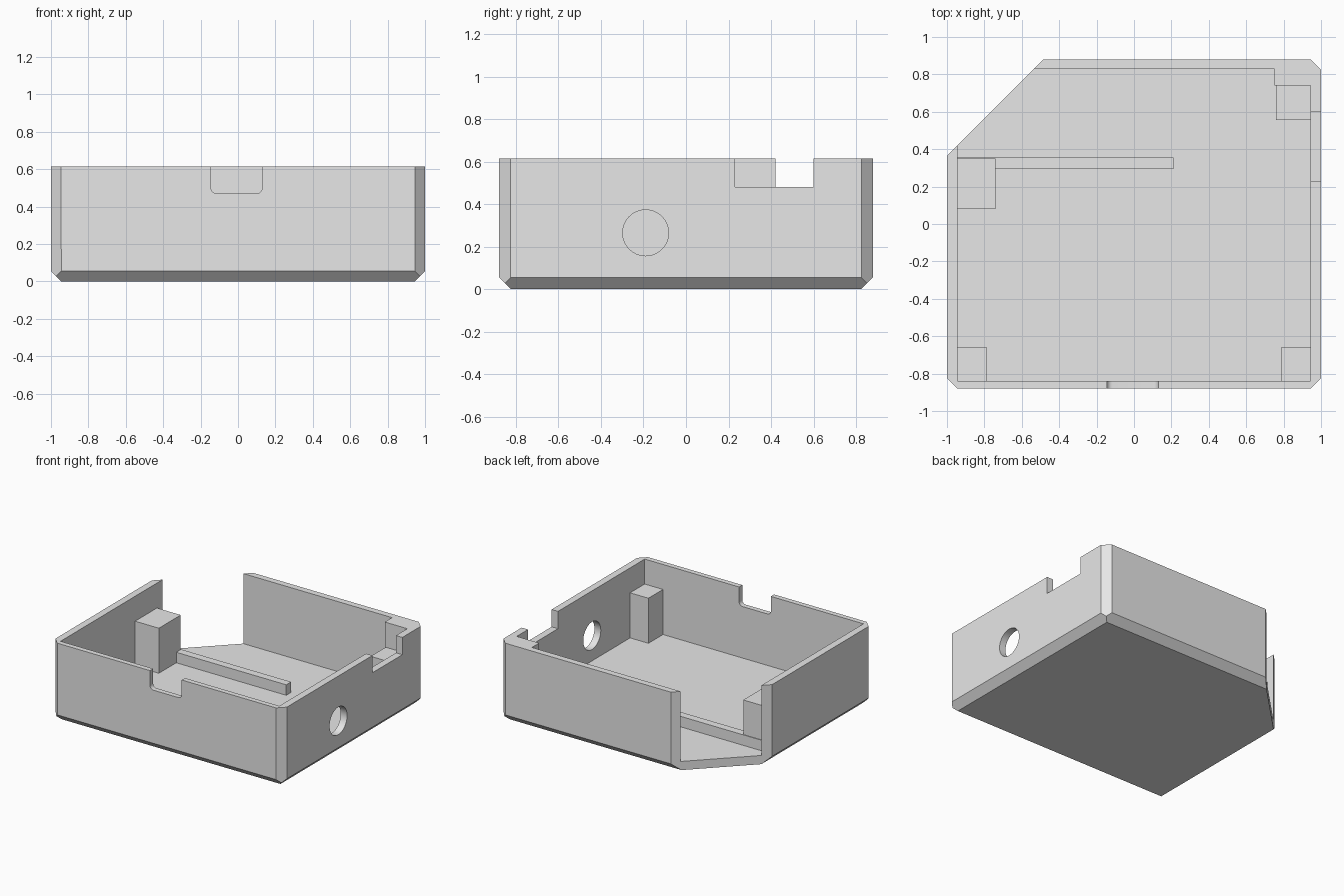
import bpy, bmesh, math
from mathutils import Vector, Matrix

cube = bpy.data.objects.get("Cube")
if cube:
    bpy.data.objects.remove(cube, do_unlink=True)

grey = bpy.data.materials.new("plain grey")
grey.use_nodes = True
grey.diffuse_color = (0.8, 0.8, 0.8, 1)
grey.node_tree.nodes["Principled BSDF"].inputs["Base Color"].default_value = (0.8, 0.8, 0.8, 1)

HX, HY, H = 1.0, 0.88, 0.615      # outer half sizes and height
CH = 0.055                        # chamfer leg
FLOOR = 0.068                     # top of the floor
IX, FRONT, BACK = 0.945, -0.84, 0.83   # inner wall faces
POST = 0.42                       # top of the corner posts


def make_object(name, bm):
    bmesh.ops.recalc_face_normals(bm, faces=bm.faces)
    mesh = bpy.data.meshes.new(name)
    bm.to_mesh(mesh)
    bm.free()
    mesh.materials.append(grey)
    obj = bpy.data.objects.new(name, mesh)
    bpy.context.collection.objects.link(obj)
    return obj


def box_mesh(lo, hi):
    lo, hi = Vector(lo), Vector(hi)
    bm = bmesh.new()
    bmesh.ops.create_cube(bm, size=1)
    bmesh.ops.scale(bm, vec=hi - lo, verts=bm.verts)
    bmesh.ops.translate(bm, vec=(lo + hi) / 2, verts=bm.verts)
    return bm


def box(name, lo, hi):
    return make_object(name, box_mesh(lo, hi))


def slice_off(bm, point, normal):
    """Remove everything beyond a plane and close the cut."""
    geom = bm.verts[:] + bm.edges[:] + bm.faces[:]
    cut = bmesh.ops.bisect_plane(bm, geom=geom, plane_co=point, plane_no=normal, clear_outer=True)
    edges = [e for e in cut["geom_cut"] if isinstance(e, bmesh.types.BMEdge)]
    bmesh.ops.contextual_create(bm, geom=edges)


# Outer body: chamfered uprights and bottom edges, one large corner cut away
bm = box_mesh((-HX, -HY, 0), (HX, HY, H))
for sx in (-1, 1):
    slice_off(bm, (sx * HX, 0, CH), (sx, 0, -1))
    for sy in (-1, 1):
        slice_off(bm, (sx * HX, sy * (HY - CH), 0), (sx, sy, 0))
for sy in (-1, 1):
    slice_off(bm, (0, sy * HY, CH), (0, sy, -1))
slice_off(bm, (-HX, 0.365, 0), (-1, 1, 0))
case = make_object("case_shell", bm)

# Cutters: cavity, side notch, rounded front notch, round side hole
cutters = [
    box("cavity_cutter", (-IX, FRONT, FLOOR), (IX, BACK, 1)),
    box("side_notch_cutter", (0.9, 0.23, 0.48), (1.1, 0.6, 1)),
]
bm = box_mesh((-0.145, -1, 0.47), (0.13, -0.8, 1))
low = [e for e in bm.edges if all(v.co.z < 0.5 for v in e.verts)
       and abs(e.verts[0].co.y - e.verts[1].co.y) > 0.1]
bmesh.ops.bevel(bm, geom=low, offset=0.03, segments=6, profile=0.5, affect='EDGES')
cutters.append(make_object("front_notch_cutter", bm))

bm = bmesh.new()
place = Matrix.Translation((1, -0.19, 0.265)) @ Matrix.Rotation(math.pi / 2, 4, 'Y')
bmesh.ops.create_cone(bm, cap_ends=True, segments=64, radius1=0.108, radius2=0.108,
                      depth=0.3, matrix=place)
cutters.append(make_object("side_hole_cutter", bm))

for cutter in cutters:
    cutter.hide_render = True
    mod = case.modifiers.new(cutter.name, 'BOOLEAN')
    mod.operation = 'DIFFERENCE'
    mod.solver = 'EXACT'
    mod.object = cutter

# Bake the cuts and discard the cutters
bpy.context.view_layer.update()
baked = bpy.data.meshes.new_from_object(case.evaluated_get(bpy.context.evaluated_depsgraph_get()))
case.modifiers.clear()
case.data = baked
for cutter in cutters:
    bpy.data.objects.remove(cutter, do_unlink=True)

# Inner posts, full-height corner block and low floor rail
base = FLOOR - 0.01
for side, sx in (("left", 1), ("right", -1)):
    xs = sorted((sx * 0.787, sx * (IX + 0.01)))
    box(f"front_{side}_post", (xs[0], FRONT - 0.01, base), (xs[1], -0.66, POST))
box("back_right_post", (-IX - 0.01, 0.08, base), (-0.74, 0.35, POST))
box("back_left_post", (0.758, 0.555, base), (IX + 0.01, 0.745, POST))
box("back_left_block", (0.75, 0.74, base), (IX + 0.005, BACK + 0.005, H))
box("floor_rail", (-IX - 0.005, 0.295, base), (0.21, 0.355, 0.15))

# Soft shading inside the round cuts only
bpy.ops.object.select_all(action='DESELECT')
case.select_set(True)
bpy.context.view_layer.objects.active = case
bpy.ops.object.shade_smooth_by_angle(angle=math.radians(30))
